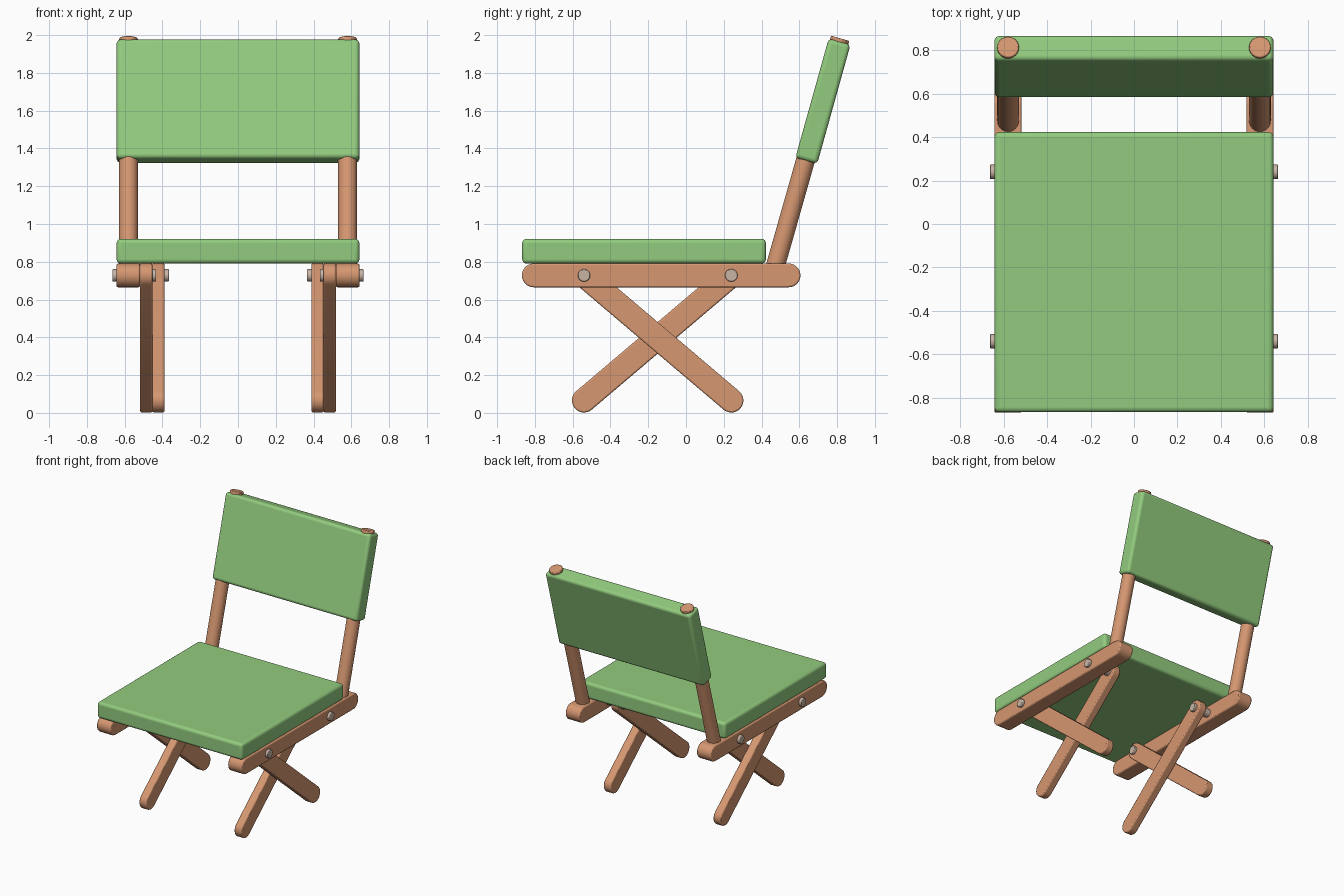
import bpy, bmesh, math
from mathutils import Vector, Matrix

if "Cube" in bpy.data.objects:
    bpy.data.objects.remove(bpy.data.objects["Cube"])


def material(name, rgb):
    m = bpy.data.materials.new(name)
    m.diffuse_color = (*rgb, 1)
    m.use_nodes = True
    m.node_tree.nodes["Principled BSDF"].inputs["Base Color"].default_value = m.diffuse_color
    return m


GREEN = material("green fabric", (0.29, 0.60, 0.21))
WOOD = material("warm wood", (0.67, 0.31, 0.165))
METAL = material("pale metal", (0.58, 0.46, 0.38))


def finish(name, bm, mat, bevel=0.0, segments=3):
    bmesh.ops.recalc_face_normals(bm, faces=bm.faces)
    me = bpy.data.meshes.new(name)
    bm.to_mesh(me)
    bm.free()
    me.materials.append(mat)
    ob = bpy.data.objects.new(name, me)
    bpy.context.collection.objects.link(ob)
    if bevel:
        b = ob.modifiers.new("soft edges", 'BEVEL')
        b.width, b.segments = bevel, segments
        b.limit_method, b.angle_limit = 'ANGLE', math.radians(40)
    bpy.ops.object.select_all(action='DESELECT')
    ob.select_set(True)
    bpy.context.view_layer.objects.active = ob
    bpy.ops.object.shade_smooth_by_angle(angle=math.radians(35))
    return ob


def box(name, size, loc, tilt, mat, bevel):
    bm = bmesh.new()
    bmesh.ops.create_cube(bm, size=1)
    mx = Matrix.Translation(loc) @ Matrix.Rotation(tilt, 4, 'X') @ Matrix.Diagonal((*size, 1))
    bmesh.ops.transform(bm, matrix=mx, verts=bm.verts)
    return finish(name, bm, mat, bevel, 4)


def rod(name, p0, p1, r, mat, bevel):
    p0, p1 = Vector(p0), Vector(p1)
    d = p1 - p0
    bm = bmesh.new()
    mx = Matrix.Translation((p0 + p1) / 2) @ d.to_track_quat('Z', 'Y').to_matrix().to_4x4()
    bmesh.ops.create_cone(bm, cap_ends=True, segments=32, radius1=r, radius2=r,
                          depth=d.length, matrix=mx)
    return finish(name, bm, mat, bevel, 2)


def round_bar(name, a, b, r, x0, x1):
    """Flat bar with round ends: a, b are (y, z) end centres, x0..x1 its thickness."""
    ang = math.atan2(b[1] - a[1], b[0] - a[0])
    n = 14
    pts = []
    for c, start in ((b, ang - math.pi / 2), (a, ang + math.pi / 2)):
        for i in range(n + 1):
            t = start + math.pi * i / n
            pts.append((c[0] + r * math.cos(t), c[1] + r * math.sin(t)))
    bm = bmesh.new()
    face = bm.faces.new([bm.verts.new((x0, y, z)) for y, z in pts])
    ext = bmesh.ops.extrude_face_region(bm, geom=[face])
    bmesh.ops.translate(bm, vec=(x1 - x0, 0, 0),
                        verts=[v for v in ext["geom"] if isinstance(v, bmesh.types.BMVert)])
    return finish(name, bm, WOOD, 0.008, 2)


TILT = math.radians(-15.6)
FRONT, BACK = -0.54, 0.24   # pivot and foot positions along y
TOP, FOOT = 0.728, 0.066    # pivot and foot heights

# Cushions
box("seat", (1.285, 1.29, 0.13), (0, -0.222, 0.856), 0, GREEN, 0.022)
box("backrest", (1.285, 0.12, 0.655), (0, 0.725, 1.65), TILT, GREEN, 0.022)

# Wooden frame, same on both sides
for side, s in (("right", 1), ("left", -1)):
    round_bar(side + "_rail", (-0.806, TOP), (0.543, TOP), 0.063, s * 0.518, s * 0.643)
    round_bar(side + "_outer_leg", (FRONT, TOP), (BACK, FOOT), 0.064, s * 0.453, s * 0.518)
    round_bar(side + "_inner_leg", (BACK, TOP), (FRONT, FOOT), 0.064, s * 0.389, s * 0.453)
    rod(side + "_back_post", (s * 0.58, 0.457, 0.72), (s * 0.58, 0.816, 1.983), 0.05, WOOD, 0.005)
    # Bolts through rail and leg
    rod(side + "_front_bolt", (s * 0.664, FRONT, TOP), (s * 0.433, FRONT, TOP), 0.033, METAL, 0.004)
    rod(side + "_rear_bolt", (s * 0.664, BACK, TOP), (s * 0.366, BACK, TOP), 0.033, METAL, 0.004)
